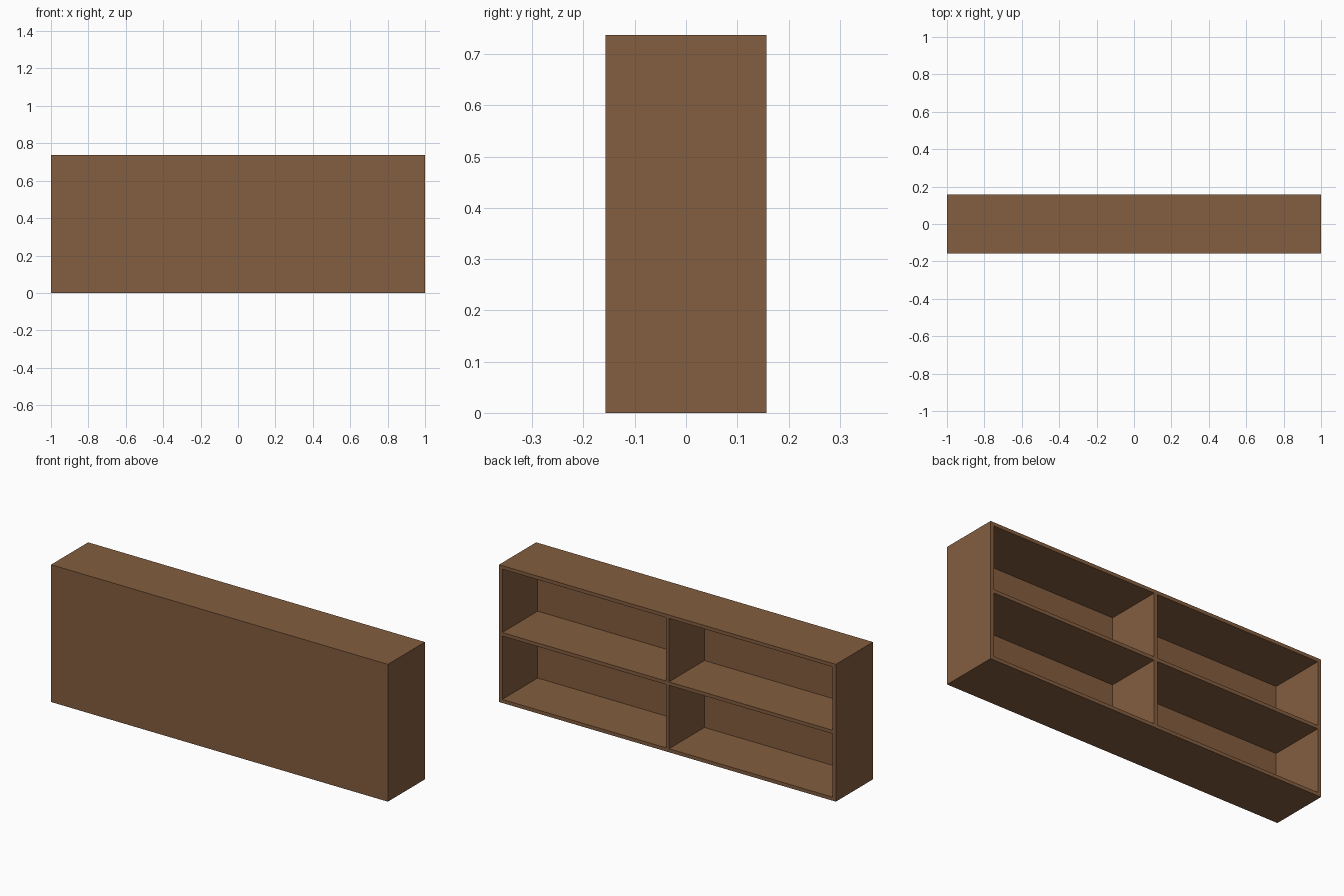
import bpy

if "Cube" in bpy.data.objects:
    bpy.data.objects.remove(bpy.data.objects["Cube"])

W, D, H = 2.0, 0.314, 0.737   # overall size
T = 0.019                     # board thickness
P = 0.014                     # closed front panel thickness

wood = bpy.data.materials.new("brown_wood")
wood.diffuse_color = (0.23, 0.11, 0.05, 1)
wood.use_nodes = True
wood.node_tree.nodes["Principled BSDF"].inputs["Base Color"].default_value = wood.diffuse_color


def board(name, x, y, z):
    """Box spanning the given (min, max) ranges."""
    spans = (x, y, z)
    bpy.ops.mesh.primitive_cube_add(size=1, location=[(a + b) / 2 for a, b in spans])
    ob = bpy.context.object
    ob.name = name
    ob.scale = [b - a for a, b in spans]
    bpy.ops.object.transform_apply(location=False, rotation=False, scale=True)
    ob.data.materials.append(wood)


inner_x = W / 2 - T
depth = (-D / 2 + P, D / 2)
mid = H / 2

# Closed panel across the front
board("front_panel", (-W / 2, W / 2), (-D / 2, -D / 2 + P), (0, H))

# Outer frame
board("left_side", (-W / 2, -inner_x), depth, (0, H))
board("right_side", (inner_x, W / 2), depth, (0, H))
board("bottom_board", (-inner_x, inner_x), depth, (0, T))
board("top_board", (-inner_x, inner_x), depth, (H - T, H))

# Upright divider and the two half shelves, open to the back
board("divider", (-T / 2, T / 2), depth, (T, H - T))
board("left_shelf", (-inner_x, -T / 2), depth, (mid - T / 2, mid + T / 2))
board("right_shelf", (T / 2, inner_x), depth, (mid - T / 2, mid + T / 2))
